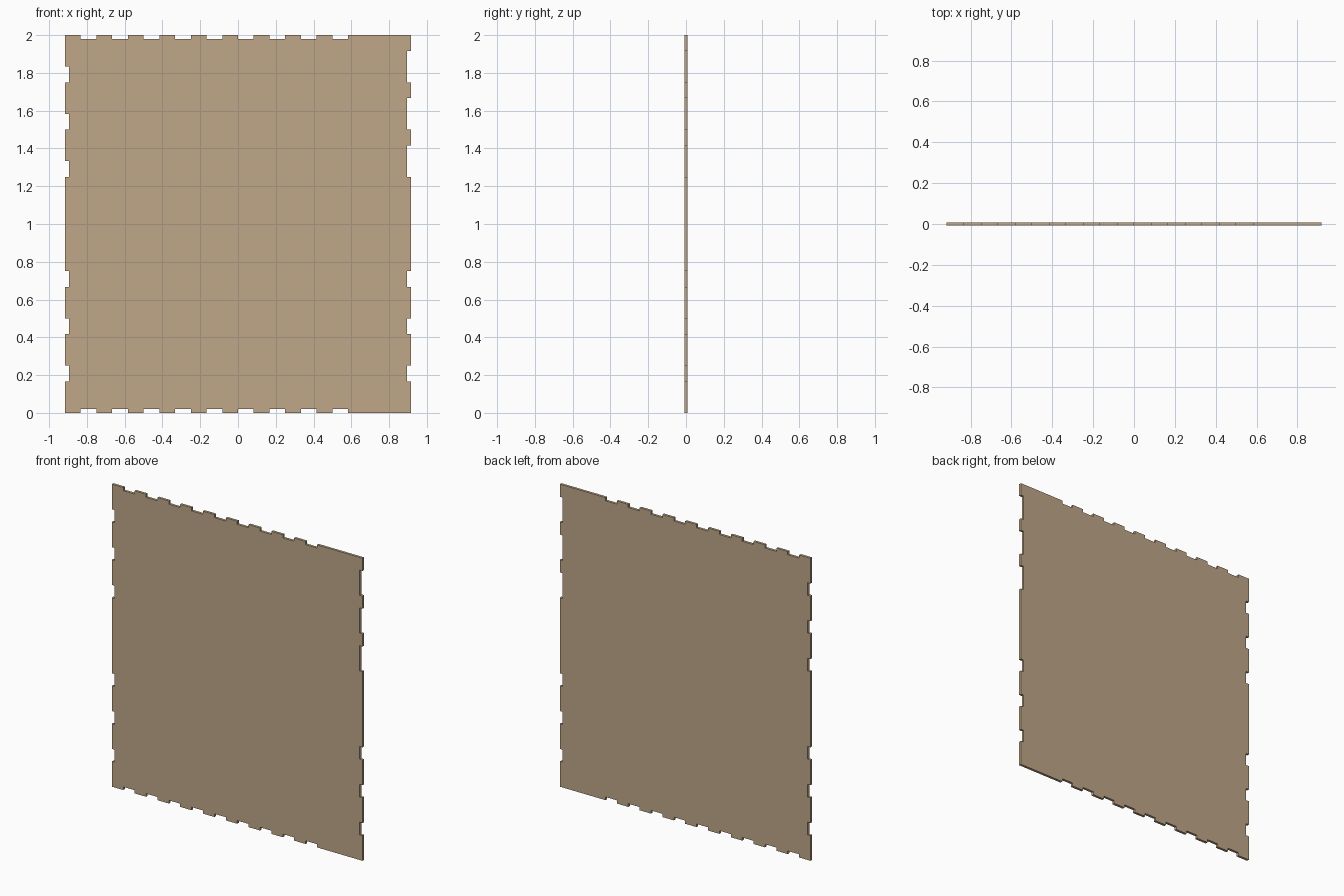
import bpy, bmesh

if "Cube" in bpy.data.objects:
    bpy.data.objects.remove(bpy.data.objects["Cube"])

U = 1 / 12            # layout module: the panel is 22 x 24 modules
HALF_W, HEIGHT = 11 * U, 24 * U
THICK, DEPTH = 0.0167, 0.021


def notched_edge(start, end, inward, notches):
    """Points from start towards end (end excluded), stepping inward at each notch (a, b)."""
    sx, sz = start
    length = abs(end[0] - sx) + abs(end[1] - sz)
    dx, dz = (end[0] - sx) / length, (end[1] - sz) / length
    pts = [start]
    for a, b in notches:
        for t, d in ((a, 0), (a, DEPTH), (b, DEPTH), (b, 0)):
            pts.append((sx + dx * t * U + inward[0] * d, sz + dz * t * U + inward[1] * d))
    return pts


# Notch spans in modules, measured from each edge's start corner
bottom = [(1 + 2 * i, 2 + 2 * i) for i in range(9)]
top = [(22 - b, 22 - a) for a, b in reversed(bottom)]
right = [(2, 3), (5, 6), (8, 9), (15, 17), (18, 20), (21, 23)]
left = [(2, 3), (5, 6), (8, 9), (15, 16), (18, 19), (21, 22)]

bl, br = (-HALF_W, 0), (HALF_W, 0)
tr, tl = (HALF_W, HEIGHT), (-HALF_W, HEIGHT)
outline = (notched_edge(bl, br, (0, 1), bottom) + notched_edge(br, tr, (-1, 0), right)
           + notched_edge(tr, tl, (0, -1), top) + notched_edge(tl, bl, (1, 0), left))

# Flat panel: outline face extruded through its thickness
bm = bmesh.new()
face = bm.faces.new([bm.verts.new((x, -THICK / 2, z)) for x, z in outline])
ext = bmesh.ops.extrude_face_region(bm, geom=[face], use_keep_orig=True)
moved = [g for g in ext["geom"] if isinstance(g, bmesh.types.BMVert)]
bmesh.ops.translate(bm, verts=moved, vec=(0, THICK, 0))
bmesh.ops.recalc_face_normals(bm, faces=bm.faces)
mesh = bpy.data.meshes.new("notched_panel")
bm.to_mesh(mesh)
bm.free()
panel = bpy.data.objects.new("notched_panel", mesh)
bpy.context.collection.objects.link(panel)

# Plywood colour
wood = bpy.data.materials.new("plywood")
wood.diffuse_color = (0.52, 0.39, 0.25, 1)
wood.use_nodes = True
wood.node_tree.nodes["Principled BSDF"].inputs["Base Color"].default_value = wood.diffuse_color
mesh.materials.append(wood)
